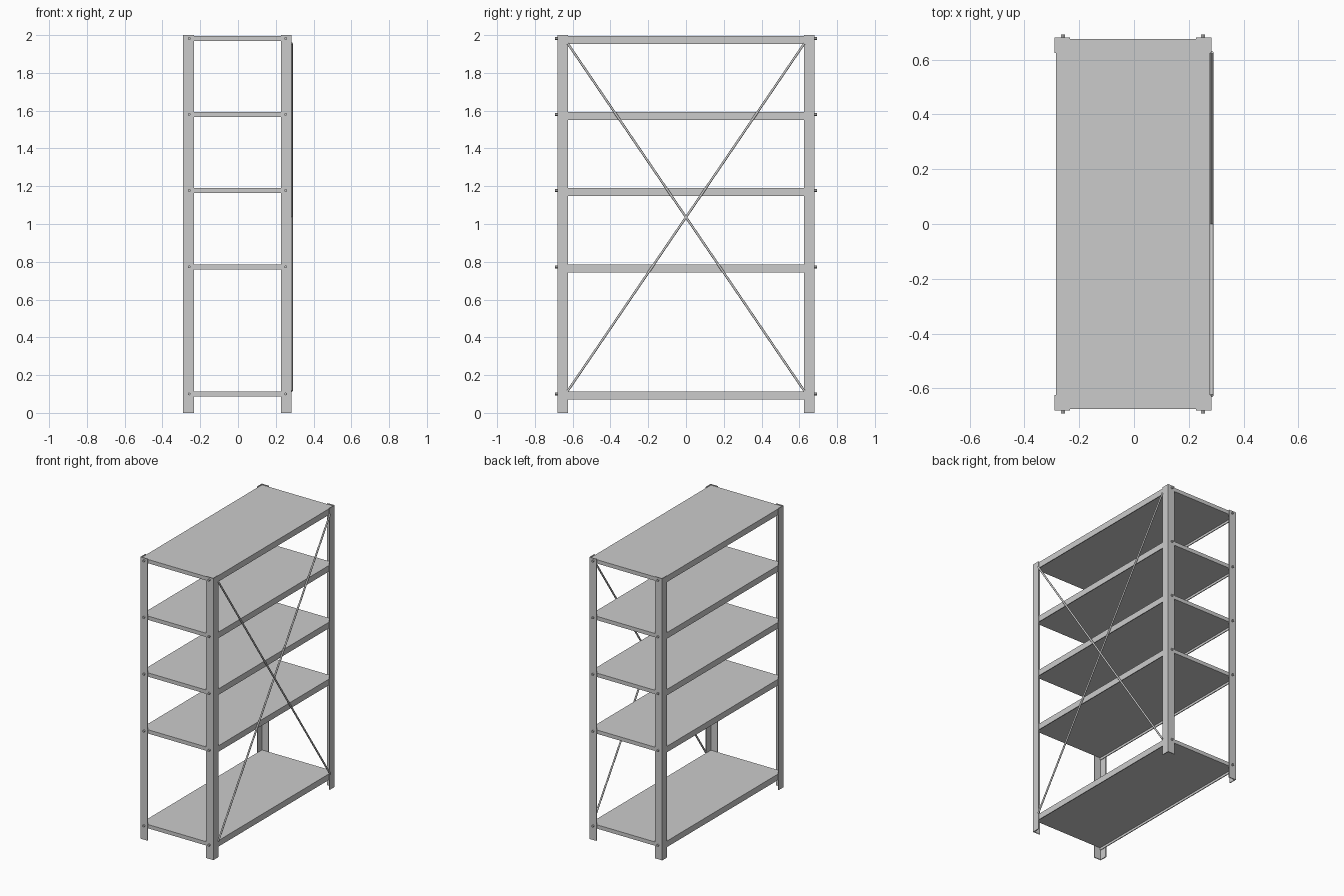
import bpy, bmesh
from mathutils import Vector

if "Cube" in bpy.data.objects:
    bpy.data.objects.remove(bpy.data.objects["Cube"])

CX = -0.0035            # frame centre (braces stick out on +x)
HX, HY = 0.2865, 0.681  # outer half sizes of the frame
T, LEG = 0.006, 0.056   # angle iron thickness and leg width
TOPS = [1.995, 1.593, 1.19, 0.786, 0.113]


def extrude_profile(name, pts, axis_vec):
    """Solid from a closed polygon pushed along a vector."""
    bm = bmesh.new()
    face = bm.faces.new([bm.verts.new(p) for p in pts])
    ext = bmesh.ops.extrude_face_region(bm, geom=[face])
    verts = [g for g in ext["geom"] if isinstance(g, bmesh.types.BMVert)]
    bmesh.ops.translate(bm, verts=verts, vec=axis_vec)
    bmesh.ops.recalc_face_normals(bm, faces=bm.faces)
    me = bpy.data.meshes.new(name)
    bm.to_mesh(me)
    bm.free()
    ob = bpy.data.objects.new(name, me)
    bpy.context.collection.objects.link(ob)
    return ob


def rod(name, a, b, r, sides):
    a, b = Vector(a), Vector(b)
    d = b - a
    bpy.ops.mesh.primitive_cylinder_add(vertices=sides, radius=r, depth=d.length,
                                        location=(a + b) / 2,
                                        rotation=d.to_track_quat('Z', 'Y').to_euler())
    bpy.context.object.name = name
    return bpy.context.object


# L-shaped corner posts and their bolts
for sx in (-1, 1):
    for sy in (-1, 1):
        prof = [(0, 0), (LEG, 0), (LEG, T), (T, T), (T, LEG), (0, LEG)]
        pts = [(CX + sx * (HX - u), sy * (HY - v), 0) for u, v in prof]
        extrude_profile("corner_post", pts, (0, 0, 2))
        for z in TOPS:
            x = CX + sx * (HX - 0.031)
            rod("bolt", (x, sy * (HY - 0.008), z - 0.0125),
                (x, sy * 0.693, z - 0.0125), 0.008, 6)

# Shelves: slab with deeper lips along the long sides
w, l = HX - T + 0.001, HY - T + 0.001
for z in TOPS:
    prof = [(-w, 0), (w, 0), (w, -0.043), (w - T, -0.043), (w - T, -0.027),
            (-w + T, -0.027), (-w + T, -0.043), (-w, -0.043)]
    extrude_profile("shelf", [(CX + u, -l, z + v) for u, v in prof], (0, 2 * l, 0))

# Crossed braces on the right side
for s in (-1, 1):
    ob = rod("cross_brace", (0.284, s * 0.627, 0.115), (0.284, -s * 0.627, 1.957), 0.006, 12)
    bpy.ops.object.shade_smooth_by_angle()
